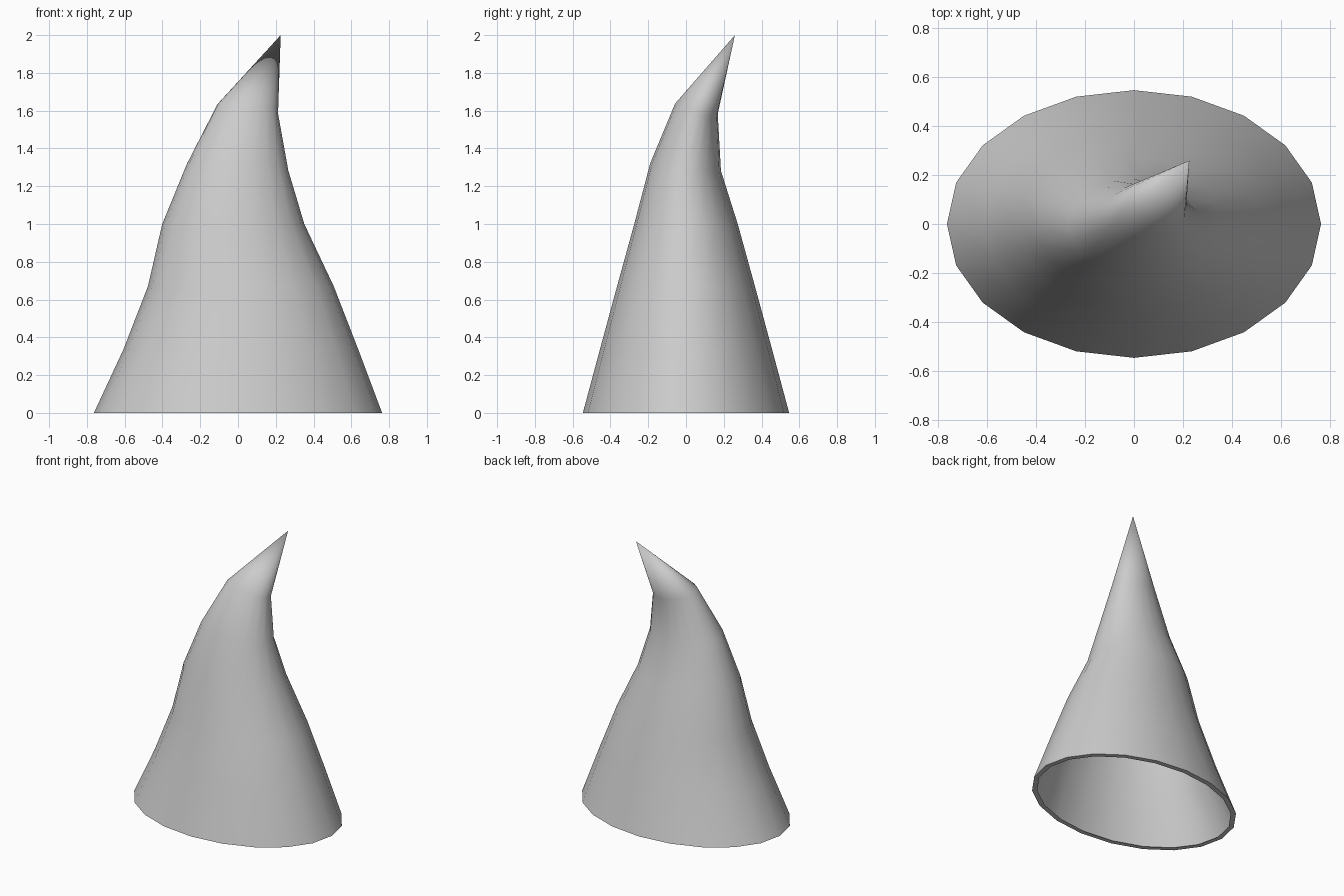
import bpy, bmesh, math

if "Cube" in bpy.data.objects:
    bpy.data.objects.remove(bpy.data.objects["Cube"])

SIDES = 20
# Rings: centre x, y, z, radius x, radius y, tilt along x, tilt along y
RINGS = [
    (0, 0, 0, 0.763, 0.546, 0, 0),
    (0.015, 0, 0.335, 0.622, 0.456, 0, 0),
    (0.015, 0, 0.67, 0.492, 0.365, 0, 0),
    (-0.025, 0, 1.0, 0.376, 0.274, 0, 0),
    (-0.002, -0.002, 1.302, 0.268, 0.187, -0.065, -0.11),
    (0.052, 0.055, 1.61, 0.16, 0.113, -0.156, -0.24),
]
TIP = (0.226, 0.259, 2.0)
RIM = 0.035

# Bent cone skin
bm = bmesh.new()
loops = []
for cx, cy, cz, rx, ry, tx, ty in RINGS:
    loop = []
    for i in range(SIDES):
        a = 2 * math.pi * i / SIDES
        dx, dy = rx * math.cos(a), ry * math.sin(a)
        loop.append(bm.verts.new((cx + dx, cy + dy, cz + tx * dx + ty * dy)))
    loops.append(loop)
tip = bm.verts.new(TIP)

# Flat rim turned inwards around the open base
rx, ry = RINGS[0][3] - RIM, RINGS[0][4] - RIM
rim = [bm.verts.new((rx * math.cos(2 * math.pi * i / SIDES),
                     ry * math.sin(2 * math.pi * i / SIDES), 0))
       for i in range(SIDES)]
loops.insert(0, rim)

for i in range(SIDES):
    j = (i + 1) % SIDES
    for lo, hi in zip(loops, loops[1:]):
        bm.faces.new((lo[i], lo[j], hi[j], hi[i]))
    bm.faces.new((loops[-1][i], loops[-1][j], tip))
mesh = bpy.data.meshes.new("bent_cone")
bm.to_mesh(mesh)
bm.free()
cone = bpy.data.objects.new("bent_cone", mesh)
bpy.context.collection.objects.link(cone)
bpy.context.view_layer.objects.active = cone
cone.select_set(True)
bpy.ops.object.shade_smooth_by_angle(angle=math.radians(50))
